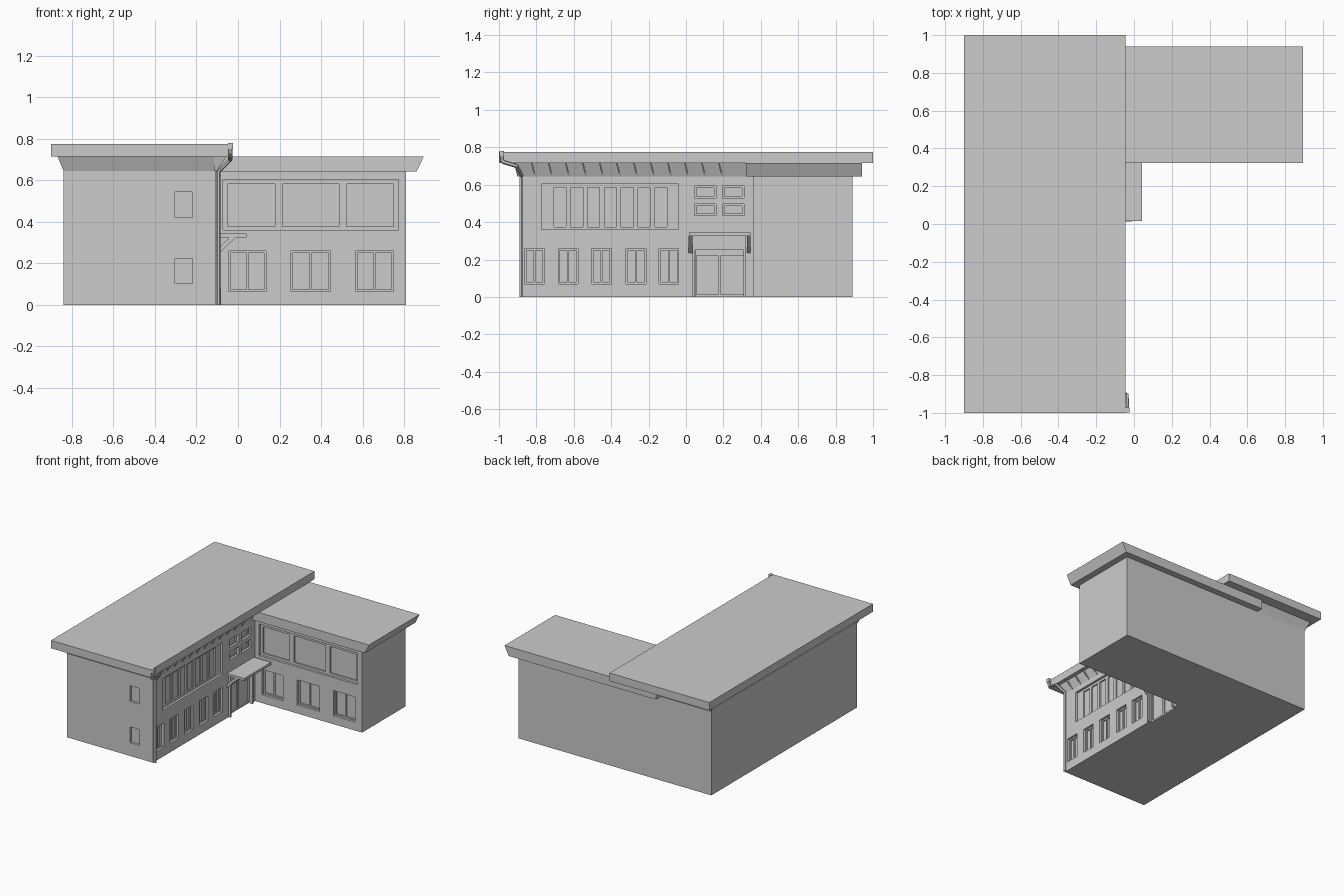
import bpy, bmesh
from mathutils import Vector

if "Cube" in bpy.data.objects:
    bpy.data.objects.remove(bpy.data.objects["Cube"])

WX, EY = -0.105, 0.36      # courtyard walls: main wing (faces +x), side wing (faces -y)


def finish(name, bm):
    bmesh.ops.recalc_face_normals(bm, faces=bm.faces)
    me = bpy.data.meshes.new(name)
    bm.to_mesh(me)
    bm.free()
    ob = bpy.data.objects.new(name, me)
    bpy.context.collection.objects.link(ob)
    return ob


def add_box(bm, x, y, z, top_x=None, top_y=None):
    """Box from ranges; optional wider ranges at the top make a flare."""
    rings = []
    for (a, b), (c, d), h in ((x, y, z[0]), (top_x or x, top_y or y, z[1])):
        rings.append([bm.verts.new(p) for p in ((a, c, h), (b, c, h), (b, d, h), (a, d, h))])
    lo, hi = rings
    bm.faces.new(lo)
    bm.faces.new(hi)
    for i in range(4):
        j = (i + 1) % 4
        bm.faces.new((lo[i], lo[j], hi[j], hi[i]))


def box(name, *args, **kw):
    bm = bmesh.new()
    add_box(bm, *args, **kw)
    return finish(name, bm)


def extrude(name, pts, vec):
    bm = bmesh.new()
    f = bm.faces.new([bm.verts.new(p) for p in pts])
    r = bmesh.ops.extrude_face_region(bm, geom=[f])
    bmesh.ops.translate(bm, vec=Vector(vec),
                        verts=[v for v in r['geom'] if isinstance(v, bmesh.types.BMVert)])
    return finish(name, bm)


# L-shaped wall block
W = -0.84
walls = extrude("walls", [(x, y, 0) for x, y in (
    (W, -0.89), (WX, -0.89), (WX, EY), (0.81, EY), (0.81, 0.89), (W, 0.89))], (0, 0, 0.70))

# Window layout: (wall, u range, z range)
openings, panes = [], []


def window(wall, u, z, count=2, m=0.01):
    openings.append((wall, u, z))
    w = (u[1] - u[0] - m) / count
    for i in range(count):
        a = u[0] + m + i * w
        panes.append((wall, (a, a + w - m), (z[0] + m, z[1] - m)))


for u in ((-0.045, 0.135), (0.255, 0.445), (0.565, 0.75)):
    window("side", u, (0.065, 0.26))
for c in (-0.81, -0.63, -0.452, -0.268, -0.092):
    window("main", (c - 0.053, c + 0.053), (0.07, 0.258))
for u in ((0.045, 0.16), (0.195, 0.31)):
    for z in ((0.435, 0.497), (0.53, 0.592)):
        window("main", u, z, 1)
for z in ((0.103, 0.225), (0.422, 0.543)):
    openings.append(("front", (-0.303, -0.22), z))
# Long upper window bands
openings.append(("side", (-0.072, 0.772), (0.36, 0.605)))
for u in ((-0.05, 0.178), (0.215, 0.486), (0.523, 0.75)):
    panes.append(("side", u, (0.378, 0.582)))
openings.append(("main", (-0.772, -0.04), (0.36, 0.603)))
for i in range(7):
    a = -0.707 + i * 0.09
    panes.append(("main", (a, a + 0.065), (0.375, 0.585)))
# Entrance recess and its two doors
openings.append(("main", (0.05, 0.315), (-0.01, 0.25)))
for u in ((0.057, 0.17), (0.187, 0.308)):
    panes.append(("main", u, (0.012, 0.222)))


def carve(items, depth):
    bm = bmesh.new()
    for wall, u, z in items:
        if wall == "main":
            add_box(bm, (WX - depth, WX + 0.02), u, z)
        else:
            p = EY if wall == "side" else -0.89
            add_box(bm, u, (p - 0.02, p + depth), z)
    cutter = finish("cutter", bm)
    cutter.hide_render = True
    mod = walls.modifiers.new("carve", 'BOOLEAN')
    mod.operation, mod.object, mod.solver = 'DIFFERENCE', cutter, 'EXACT'
    bpy.context.view_layer.objects.active = walls
    bpy.ops.object.modifier_apply(modifier=mod.name)
    bpy.data.objects.remove(cutter)


carve(openings, 0.018)
carve(panes, 0.028)

# Roofs: flared eaves and flat slab on the main wing, slanted end on the side wing
box("main_eaves", (W, WX), (-0.89, 0.89), (0.645, 0.717),
    top_x=(-0.87, -0.075), top_y=(-0.92, 0.92))
box("main_roof", (-0.90, -0.045), (-1, 1), (0.715, 0.776))
box("side_roof", (-0.4, 0.86), (0.322, 0.94), (0.643, 0.715), top_x=(-0.4, 0.895))

# Slanting rafter brackets under the courtyard eaves
for i in range(13):
    y = -0.92 + i * 0.091
    bm = bmesh.new()
    add_box(bm, (WX - 0.01, WX + 0.004), (y + 0.018, y + 0.026), (0.645, 0.716),
            top_x=(WX - 0.01, -0.055), top_y=(y, y + 0.008))
    finish("rafter_bracket", bm)

# Entrance canopy, braces, posts and header
box("canopy", (WX - 0.005, 0.042), (0.015, 0.345), (0.326, 0.345))
box("door_header", (WX - 0.01, WX + 0.015), (0.035, 0.322), (0.25, 0.326))
for y in (0.035, 0.308):
    box("door_post", (WX - 0.01, WX + 0.015), (y, y + 0.013), (0, 0.25))
for y in (0.014, 0.326):
    extrude("canopy_brace", [(x, y, z) for x, z in (
        (WX, 0.235), (-0.01, 0.326), (-0.04, 0.326), (WX, 0.262))], (0, 0.02, 0))

# Downpipe at the front corner, rising to the roof edge
cu = bpy.data.curves.new("downpipe", 'CURVE')
cu.dimensions = '3D'
cu.bevel_depth, cu.bevel_resolution, cu.use_fill_caps = 0.011, 1, True
path = [(-0.094, -0.88, 0), (-0.094, -0.88, 0.645), (-0.038, -0.905, 0.70),
        (-0.036, -0.975, 0.72), (-0.036, -0.985, 0.73), (-0.036, -0.985, 0.765)]
sp = cu.splines.new('POLY')
sp.points.add(len(path) - 1)
for p, co in zip(sp.points, path):
    p.co = (*co, 1)
sp.use_smooth = False
pipe = bpy.data.objects.new("downpipe", cu)
bpy.context.collection.objects.link(pipe)
box("gutter_outlet", (-0.048, -0.024), (-0.998, -0.972), (0.752, 0.78))
